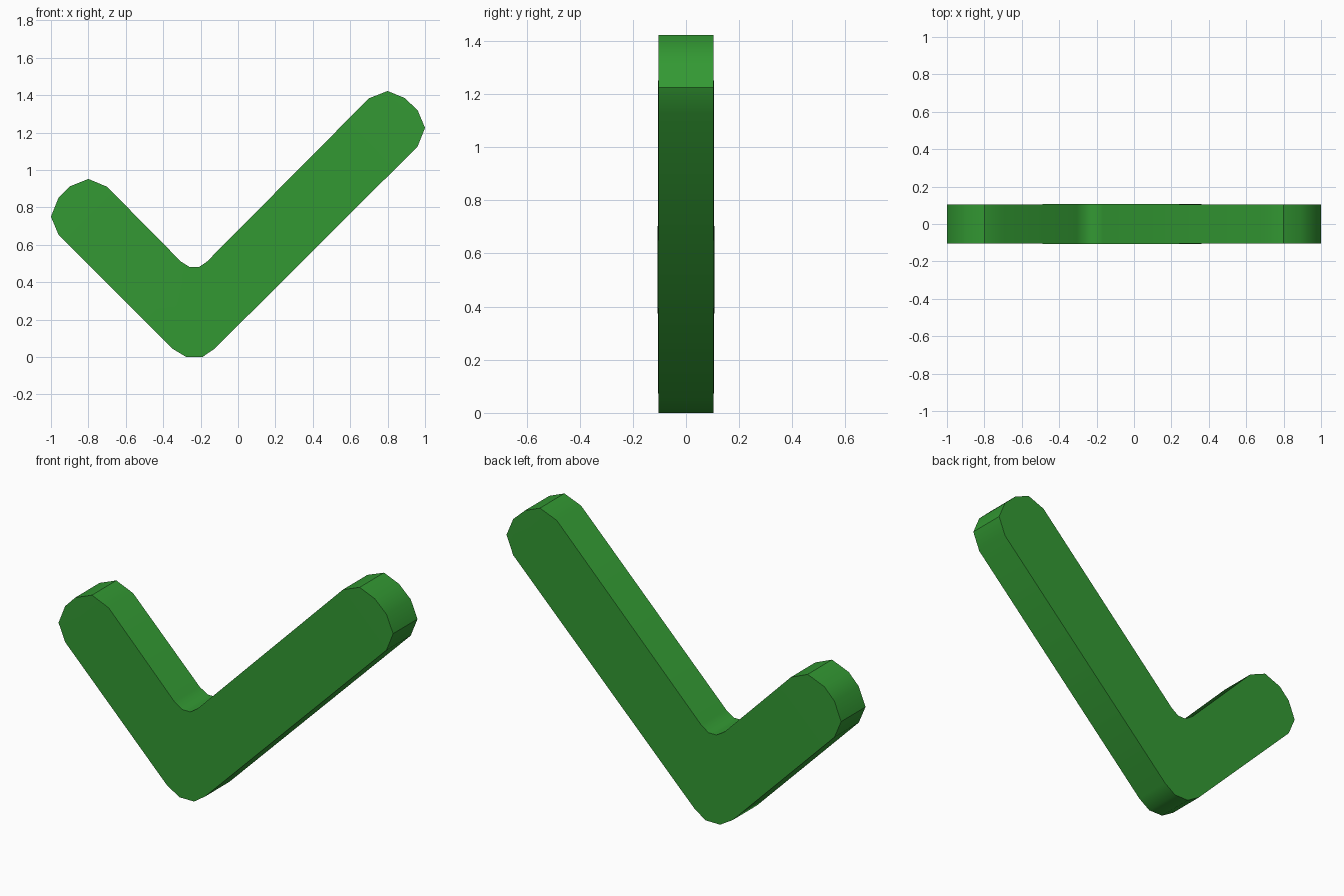
import bpy
import bmesh
import math

if "Cube" in bpy.data.objects:
    bpy.data.objects.remove(bpy.data.objects["Cube"])

green = bpy.data.materials.new("leaf_green")
green.diffuse_color = (0.033, 0.319, 0.033, 1)
green.use_nodes = True
green.node_tree.nodes["Principled BSDF"].inputs["Base Color"].default_value = green.diffuse_color

# Upper and lower edges of the two arms, paired across the width, left to right
upper = [(-0.70, 0.91), (-0.305, 0.51), (-0.257, 0.48), (-0.21, 0.48), (-0.166, 0.51), (0.70, 1.383)]
lower = [(-0.96, 0.655), (-0.352, 0.045), (-0.277, 0.0), (-0.19, 0.0), (-0.124, 0.045), (0.96, 1.125)]
# Rounded tips
left_tip = [(-1.0, 0.75), (-0.96, 0.85), (-0.90, 0.912), (-0.80, 0.952)]
right_tip = [(0.80, 1.422), (0.89, 1.385), (0.96, 1.32), (1.0, 1.225)]


def half_depth(x, z):
    # slightly thicker at the inside of the elbow
    return 0.107 if abs(z - 0.49) < 0.03 else 0.104


bm = bmesh.new()
outline = upper + right_tip + lower[::-1] + left_tip
n = len(outline)
sides = {}
for s in (-1, 1):
    sides[s] = {p: bm.verts.new((p[0], s * half_depth(*p), p[1])) for p in outline}
    # Broad face: two tips and a strip of bands between them
    bands = [[upper[i], upper[i + 1], lower[i + 1], lower[i]] for i in range(len(upper) - 1)]
    bands += [[upper[0], lower[0]] + left_tip, [upper[-1]] + right_tip + [lower[-1]]]
    for band in bands:
        bm.faces.new([sides[s][p] for p in band])
# Rim
for i in range(n):
    a, b = outline[i], outline[(i + 1) % n]
    bm.faces.new((sides[-1][a], sides[-1][b], sides[1][b], sides[1][a]))
bmesh.ops.recalc_face_normals(bm, faces=bm.faces)

mesh = bpy.data.meshes.new("check_mark")
bm.to_mesh(mesh)
bm.free()
mesh.materials.append(green)
mark = bpy.data.objects.new("check_mark", mesh)
bpy.context.collection.objects.link(mark)
bpy.context.view_layer.objects.active = mark
mark.select_set(True)
bpy.ops.object.shade_smooth_by_angle(angle=math.radians(40))
